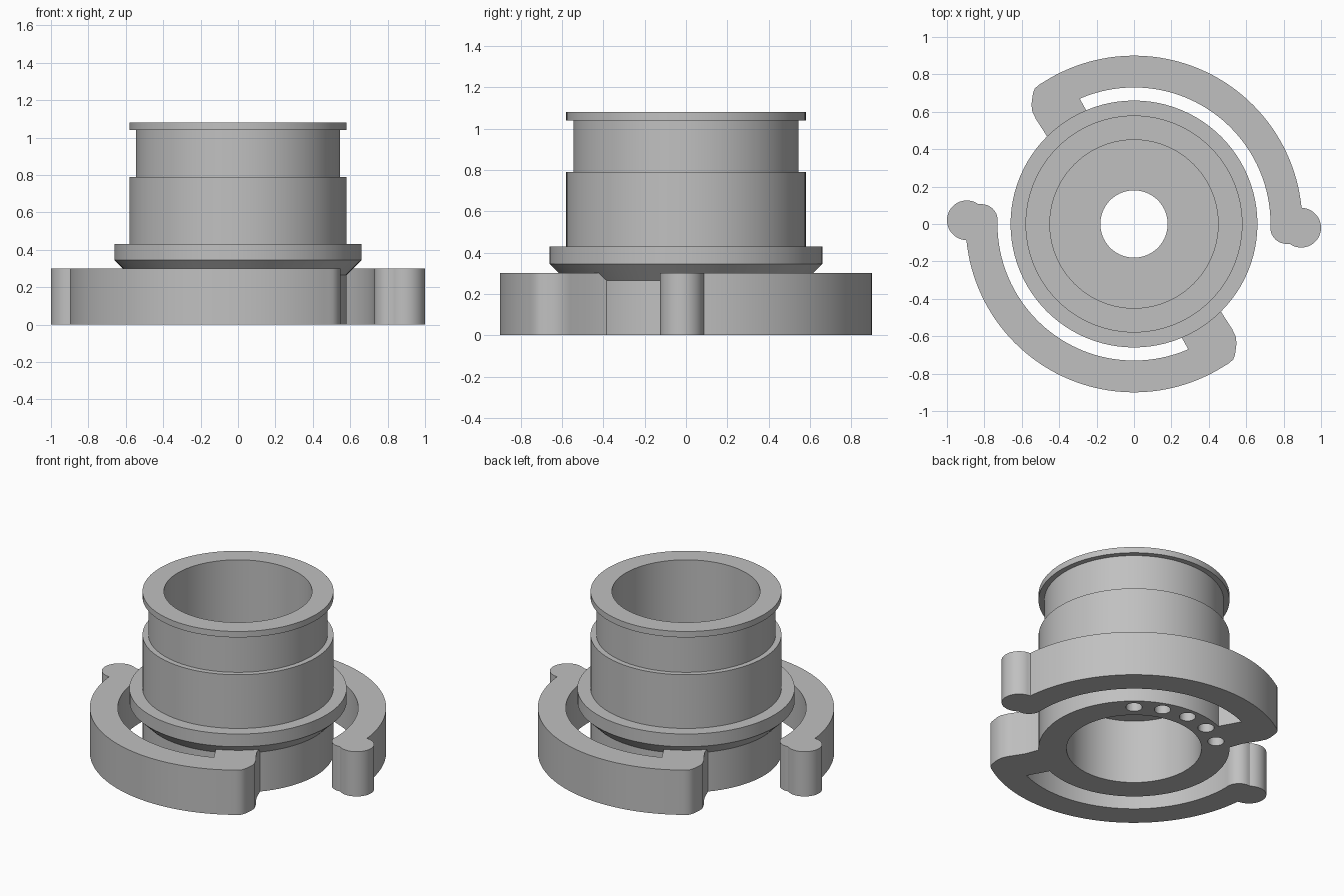
import bpy, bmesh
from math import sin, cos, pi, radians

if "Cube" in bpy.data.objects:
    bpy.data.objects.remove(bpy.data.objects["Cube"])

SEGMENTS = 96
ARM_HEIGHT = 0.30

grey = bpy.data.materials.new("plain grey")
grey.diffuse_color = (0.53, 0.53, 0.53, 1)
grey.use_nodes = True
grey.node_tree.nodes["Principled BSDF"].inputs["Base Color"].default_value = grey.diffuse_color


def make_object(name, bm):
    bmesh.ops.recalc_face_normals(bm, faces=bm.faces)
    mesh = bpy.data.meshes.new(name)
    bm.to_mesh(mesh)
    bm.free()
    mesh.materials.append(grey)
    obj = bpy.data.objects.new(name, mesh)
    bpy.context.collection.objects.link(obj)
    return obj


def select_only(obj):
    bpy.ops.object.select_all(action='DESELECT')
    obj.select_set(True)
    bpy.context.view_layer.objects.active = obj


def smooth(obj):
    select_only(obj)
    bpy.ops.object.shade_smooth_by_angle(angle=radians(30))


def revolve(name, profile):
    """Closed (radius, z) loop turned round the z axis."""
    bm = bmesh.new()
    rings = []
    for i in range(SEGMENTS):
        a = 2 * pi * i / SEGMENTS
        rings.append([bm.verts.new((r * cos(a), r * sin(a), z)) for r, z in profile])
    n = len(profile)
    for i in range(SEGMENTS):
        p, q = rings[i], rings[(i + 1) % SEGMENTS]
        for j in range(n):
            k = (j + 1) % n
            bm.faces.new((p[j], q[j], q[k], p[k]))
    return make_object(name, bm)


def arc(cx, cy, r, start, end, steps):
    """Points on a circular arc, angles in degrees."""
    angles = [radians(start + (end - start) * i / steps) for i in range(steps + 1)]
    return [(cx + r * cos(a), cy + r * sin(a)) for a in angles]


def extrude(name, outline, height):
    bm = bmesh.new()
    base = bm.faces.new([bm.verts.new((x, y, 0)) for x, y in outline])
    result = bmesh.ops.extrude_face_region(bm, geom=[base], use_keep_orig=True)
    top = [v for v in result["geom"] if isinstance(v, bmesh.types.BMVert)]
    bmesh.ops.translate(bm, verts=top, vec=(0, 0, height))
    return make_object(name, bm)


# Stepped tubular body with a flange and an inner web
body = revolve("coupling_body", [
    (0.58, 0), (0.58, 0.265), (0.66, 0.345), (0.66, 0.43), (0.58, 0.43),
    (0.58, 0.79), (0.545, 0.79), (0.545, 1.04), (0.58, 1.04), (0.58, 1.08),
    (0.45, 1.08), (0.45, 0.53), (0.18, 0.53), (0.18, 0.43), (0.41, 0.43), (0.41, 0)])

# Five blind holes in the underside
bm = bmesh.new()
for i in range(5):
    a = radians(50 + 20 * i)
    made = bmesh.ops.create_cone(bm, cap_ends=True, segments=24,
                                 radius1=0.05, radius2=0.05, depth=0.3)
    bmesh.ops.translate(bm, verts=made["verts"], vec=(0.505 * cos(a), 0.505 * sin(a), 0))
cutter = make_object("hole_cutter", bm)
cutter.hide_render = True
cut = body.modifiers.new("holes", 'BOOLEAN')
cut.object = cutter
cut.operation = 'DIFFERENCE'
cut.solver = 'EXACT'
select_only(body)
bpy.ops.object.modifier_apply(modifier=cut.name)
bpy.data.objects.remove(cutter)
smooth(body)

# Hooked arm: outer arc, rounded lug, slot end, inner arc, two-lobed tip
outline = arc(0, 0, 0.90, 5.6, 123, 48)
outline += [(-0.507, 0.745), (-0.53, 0.725), (-0.54, 0.70), (-0.548, 0.64),
            (-0.545, 0.605), (-0.525, 0.562), (-0.467, 0.472), (-0.43, 0.375),
            (-0.33, 0.455), (-0.21, 0.525), (-0.29, 0.67)]
outline += arc(0, 0, 0.73, 113, 0, 48)
outline += arc(0.815, -0.02, 0.086, 180, 275, 12)
outline += arc(0.894, -0.02, 0.106, 234, 446, 30)

# The second arm is the first turned half way round
for name, s in (("right_arm", 1), ("left_arm", -1)):
    smooth(extrude(name, [(s * x, s * y) for x, y in outline], ARM_HEIGHT))
